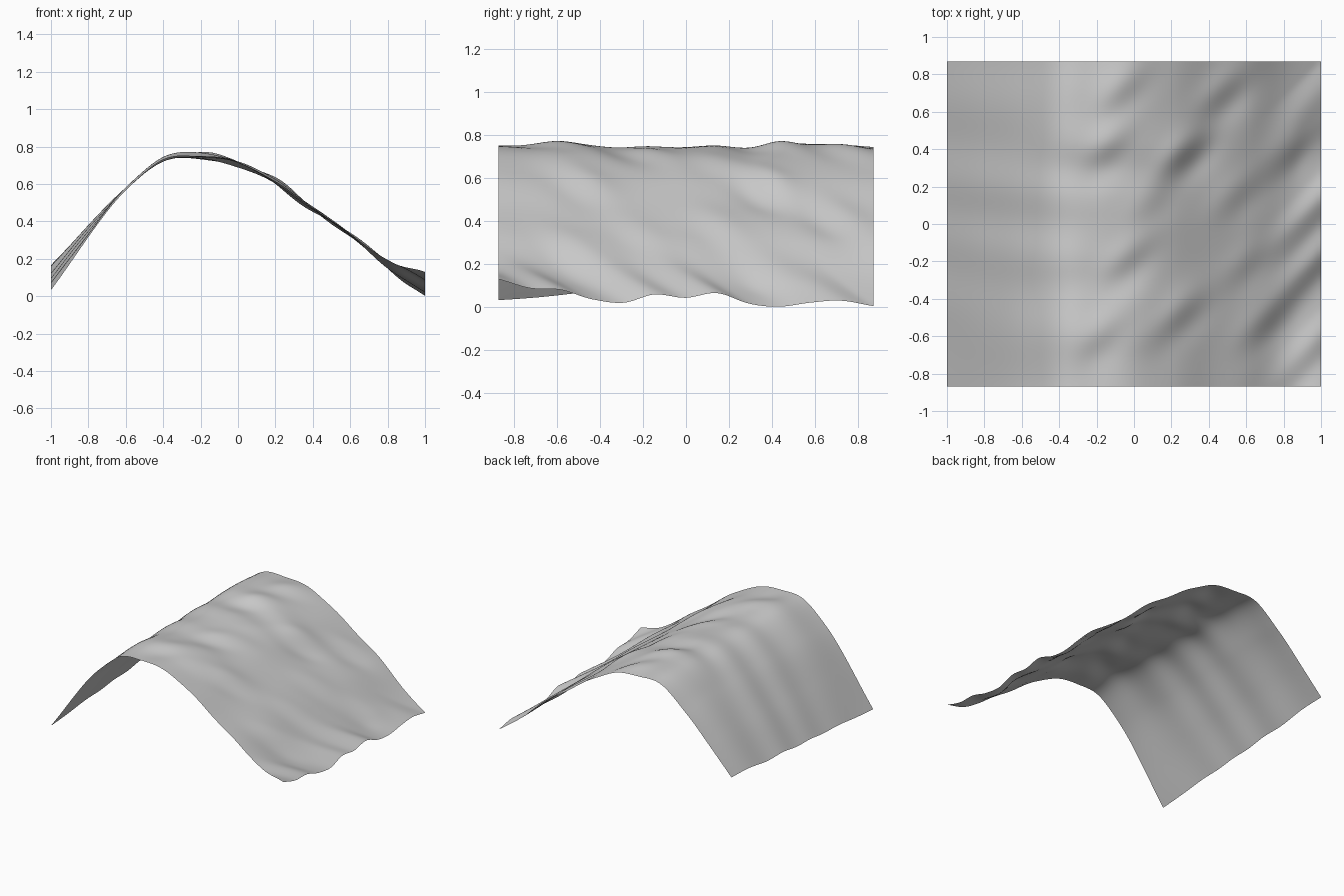
import bpy, bmesh, math

cube = bpy.data.objects.get("Cube")
if cube:
    bpy.data.objects.remove(cube, do_unlink=True)

HALF_X, HALF_Y = 1.0, 0.87
COLS, ROWS = 100, 88

# Arch from side to side, evenly spaced along x
ARCH = [.10, .35, .575, .73, .745, .71, .61, .468, .33, .175, .045]
# Ripple of the low right-hand hem, evenly spaced along y
HEM = [.085, .04, .035, -.01, -.028, .015, 0, .02, -.025, -.04, -.025, -.015, -.04]
# Unevenness of the crest, evenly spaced along y
CREST = [.008, .005, .014, .005, -.012, -.01, -.005, .0, -.01, .015, .01, .008, -.005]
# Short diagonal wrinkles: centre x, centre y, strength
FOLDS = [(.28, .36, .022), (.48, .68, .016), (.26, -.5, .014), (.62, -.22, .01),
         (.57, .15, .01), (.7, -.55, .012), (-.02, -.2, .012), (-.12, .4, .01),
         (-.05, .7, .01), (-.15, -.6, .008), (.85, .38, .012), (.1, .1, .006)]


def sample(values, t):
    """Smooth curve through evenly spaced values, t from 0 to 1."""
    last = len(values) - 1
    pos = min(max(t, 0), 1) * last
    i = min(int(pos), last - 1)
    f = pos - i
    b, c = values[i], values[i + 1]
    a = values[i - 1] if i else 2 * b - c
    d = values[i + 2] if i + 2 <= last else 2 * c - b
    return b + f / 2 * (c - a + f * (2*a - 5*b + 4*c - d + f * (3*(b - c) + d - a)))


def smooth(lo, hi, v):
    t = min(max((v - lo) / (hi - lo), 0), 1)
    return t * t * (3 - 2 * t)


def fold(x, y, cx, cy, strength, width=.065, length=.12):
    """A ridge and a valley lying side by side on a diagonal."""
    u = ((x - cx) + (y - cy)) / math.sqrt(2) / length
    v = ((y - cy) - (x - cx)) / math.sqrt(2) / width
    return strength * v * math.exp((1 - v * v - u * u) / 2)


def height(x, y):
    along = (y / HALF_Y + 1) / 2
    z = sample(ARCH, (x + 1) / 2)
    z += .16 * (along - .5) * (1 - smooth(-1.15, -.55, x))
    z += sample(CREST, along) * math.exp(-((x + .15) / .3) ** 2)
    z += sample(HEM, along + (1 - x) / (2 * HALF_Y)) * smooth(.6, 1, x)
    z += sum(fold(x, y, *f) for f in FOLDS) * (1 - smooth(.85, 1, x))
    # faint creases running down the steep side
    z += .005 * math.sin(15 * y + 3 * x + math.sin(4 * y)) * (1 - smooth(-.5, .1, x))
    # fine uneven rumpling
    z += .004 * math.sin(11 * x - 9 * y) * math.sin(8 * x + 5 * y + 1)
    return max(z, 0)


# Draped sheet
bm = bmesh.new()
bmesh.ops.create_grid(bm, x_segments=COLS, y_segments=ROWS, size=HALF_X)
for v in bm.verts:
    v.co.y *= HALF_Y
    v.co.z = height(v.co.x, v.co.y)
for f in bm.faces:
    f.smooth = True
mesh = bpy.data.meshes.new("draped_sheet")
bm.to_mesh(mesh)
bm.free()
sheet = bpy.data.objects.new("draped_sheet", mesh)
bpy.context.collection.objects.link(sheet)

# Plain light grey
grey = bpy.data.materials.new("light_grey")
grey.use_nodes = True
colour = (.6, .6, .6, 1)
grey.diffuse_color = colour
grey.node_tree.nodes["Principled BSDF"].inputs["Base Color"].default_value = colour
mesh.materials.append(grey)
